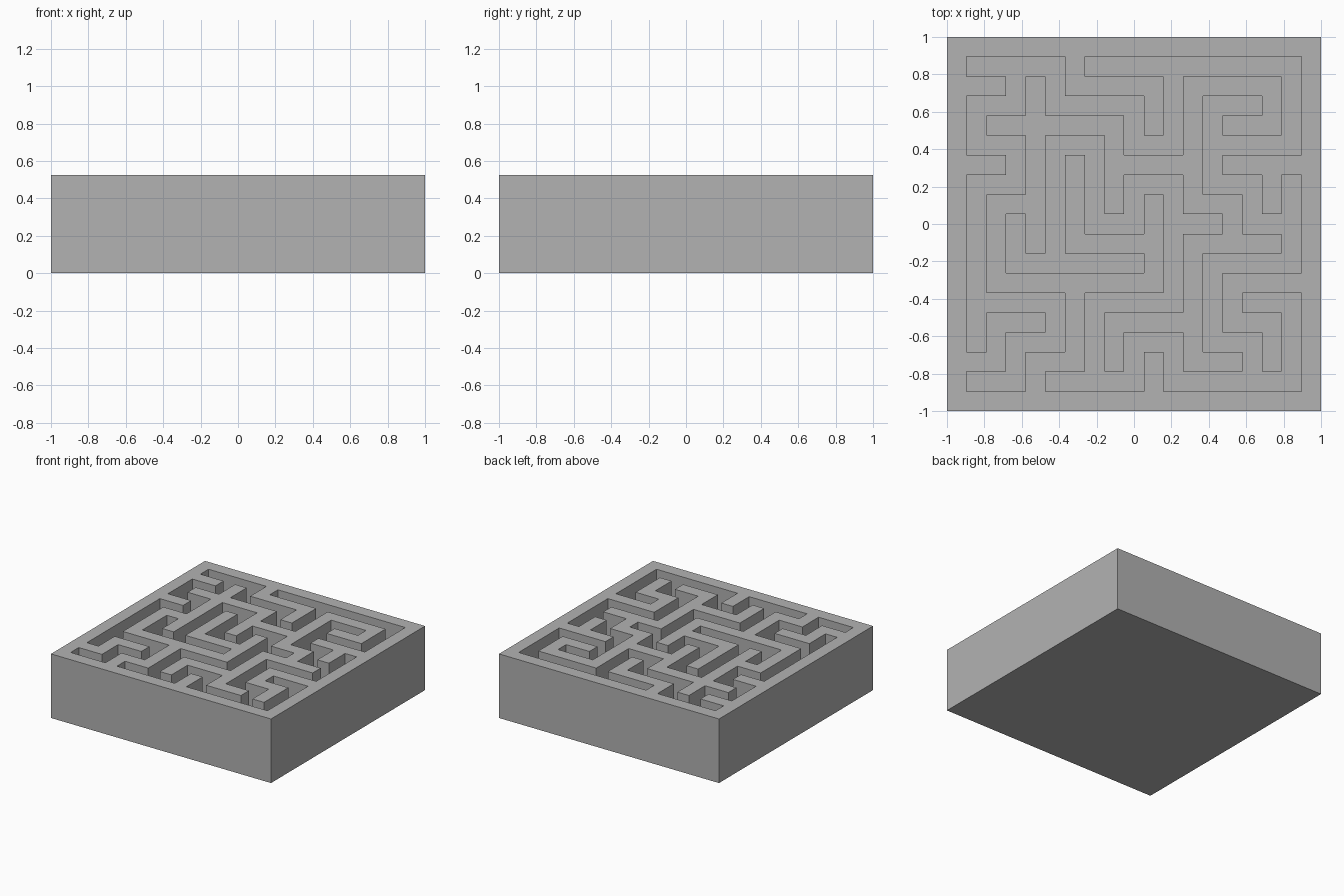
import bpy, bmesh

if "Cube" in bpy.data.objects:
    bpy.data.objects.remove(bpy.data.objects["Cube"])

N = 19                    # cells per side
C = 2 / N                 # cell size
TOP, FLOOR = 5 * C, C     # block height and corridor floor height

# Wall paths on a 9 x 9 lattice counted from the back left corner:
# a start column and row, then stops that turn between the two axes.
ACROSS_FIRST = [
    (0, 1, 1), (0, 3, 1), (1, 2, 4, 4), (4, 3, 6),   # back
    (7, 2, 8, 1, 6, 4, 7, 5), (7, 3, 9),             # right
    (2, 4, 1, 6, 5, 4), (5, 5, 3, 3),                # middle
    (8, 5, 6, 8, 7), (6, 7, 4, 8),                   # front
    (0, 8, 1, 7, 2), (9, 6, 7, 7, 8, 8),             # front corners
]
DOWN_FIRST = [(3, 0, 1, 5, 2), (2, 1, 5), (8, 3, 4), (3, 6, 8, 2, 9), (5, 9, 8)]

# border cells
walls = {(i, j) for i in range(N) for j in range(N)
         if i in (0, N - 1) or j in (0, N - 1)}


def add_path(path, axis):
    pos = [2 * path[0], 2 * path[1]]
    for stop in path[2:]:
        step = 1 if 2 * stop > pos[axis] else -1
        walls.add(tuple(pos))
        while pos[axis] != 2 * stop:
            pos[axis] += step
            walls.add(tuple(pos))
        axis = 1 - axis


for p in ACROSS_FIRST:
    add_path(p, 0)
for p in DOWN_FIRST:
    add_path(p, 1)


def height(i, j):
    if not (0 <= i < N and 0 <= j < N):
        return 0
    return TOP if (i, j) in walls else FLOOR


bm = bmesh.new()


def quad(*pts):
    bm.faces.new([bm.verts.new((-1 + i * C, 1 - j * C, z)) for i, j, z in pts])


for i in range(N):
    for j in range(N):
        h = height(i, j)
        ring = [(i, j), (i, j + 1), (i + 1, j + 1), (i + 1, j)]
        quad(*[(a, b, h) for a, b in ring])            # wall top or corridor floor
        quad(*[(a, b, 0) for a, b in reversed(ring)])  # underside
        # upright faces where the neighbour is lower
        for k, (di, dj) in enumerate([(-1, 0), (0, 1), (1, 0), (0, -1)]):
            low = height(i + di, j + dj)
            if low < h:
                a, b = ring[k], ring[(k + 1) % 4]
                quad((*a, low), (*b, low), (*b, h), (*a, h))

bmesh.ops.remove_doubles(bm, verts=bm.verts[:], dist=1e-4)
bmesh.ops.recalc_face_normals(bm, faces=bm.faces[:])

mesh = bpy.data.meshes.new("maze_block")
bm.to_mesh(mesh)
bm.free()
maze = bpy.data.objects.new("maze_block", mesh)
bpy.context.collection.objects.link(maze)

grey = bpy.data.materials.new("grey")
grey.diffuse_color = (0.448, 0.448, 0.448, 1)
grey.use_nodes = True
grey.node_tree.nodes["Principled BSDF"].inputs["Base Color"].default_value = grey.diffuse_color
mesh.materials.append(grey)
